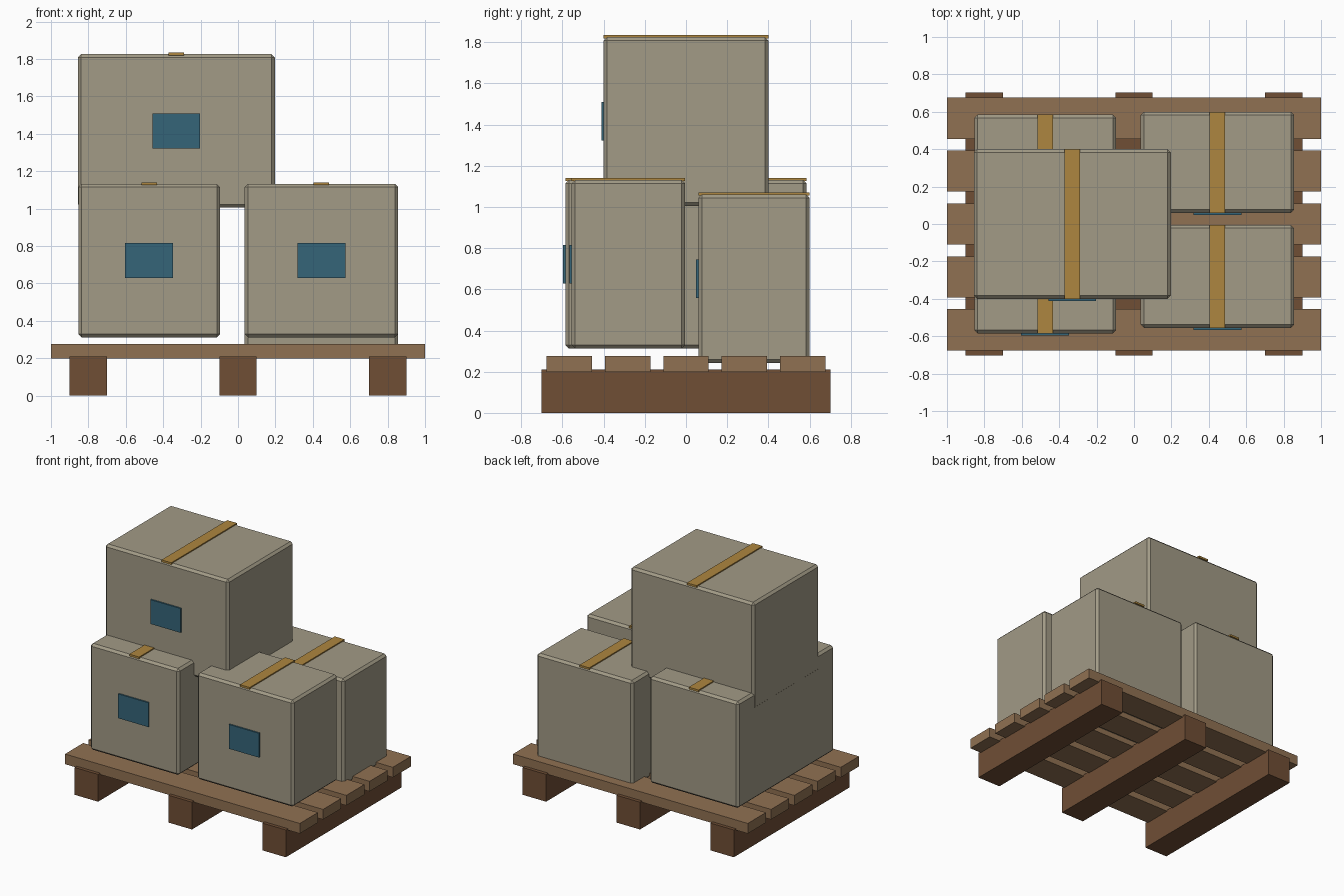
import bpy

if "Cube" in bpy.data.objects:
    bpy.data.objects.remove(bpy.data.objects["Cube"])


def material(name, rgb):
    m = bpy.data.materials.new(name)
    m.diffuse_color = (*rgb, 1)
    m.use_nodes = True
    m.node_tree.nodes["Principled BSDF"].inputs["Base Color"].default_value = m.diffuse_color
    return m


DARK_WOOD = material("dark_wood", (0.16, 0.077, 0.036))
WOOD = material("wood", (0.28, 0.165, 0.085))
CARD = material("card", (0.36, 0.325, 0.24))
TAPE = material("tape", (0.42, 0.24, 0.05))
LABEL = material("label", (0.035, 0.13, 0.19))


def block(name, center, size, mat, bevel=0):
    bpy.ops.mesh.primitive_cube_add(size=1, location=center)
    ob = bpy.context.object
    ob.name = name
    ob.scale = size
    bpy.ops.object.transform_apply(location=False, rotation=False, scale=True)
    ob.data.materials.append(mat)
    if bevel:
        mod = ob.modifiers.new("chamfer", 'BEVEL')
        mod.width = bevel
        mod.segments = 1
    return ob


# Pallet runners
for i, x in enumerate((-0.8, 0, 0.8)):
    block(f"pallet_runner_{i + 1}", (x, 0, 0.105), (0.2, 1.406, 0.21), DARK_WOOD)

# Pallet slats
for i in range(5):
    block(f"pallet_slat_{i + 1}", (0, (i - 2) * 0.283, 0.238), (2, 0.221, 0.078), WOOD)


# Cardboard box with a tape strip on top and a label on the front
def carton(name, x, y, z0, width, depth, height=0.82):
    zc = z0 + height / 2
    block(name, (x, y, zc), (width, depth, height), CARD, 0.017)
    block(name + "_tape", (x, y, z0 + height + 0.001), (0.083, depth, 0.015), TAPE)
    block(name + "_label", (x, y - depth / 2 - 0.001, zc), (0.256, 0.021, 0.187), LABEL)


carton("left_box", -0.475, 0, 0.312, 0.757, 1.17)
carton("front_right_box", 0.446, -0.28, 0.312, 0.82, 0.55)
carton("back_right_box", 0.446, 0.33, 0.242, 0.82, 0.54)
carton("top_box", -0.33, 0, 1.006, 1.053, 0.8)
